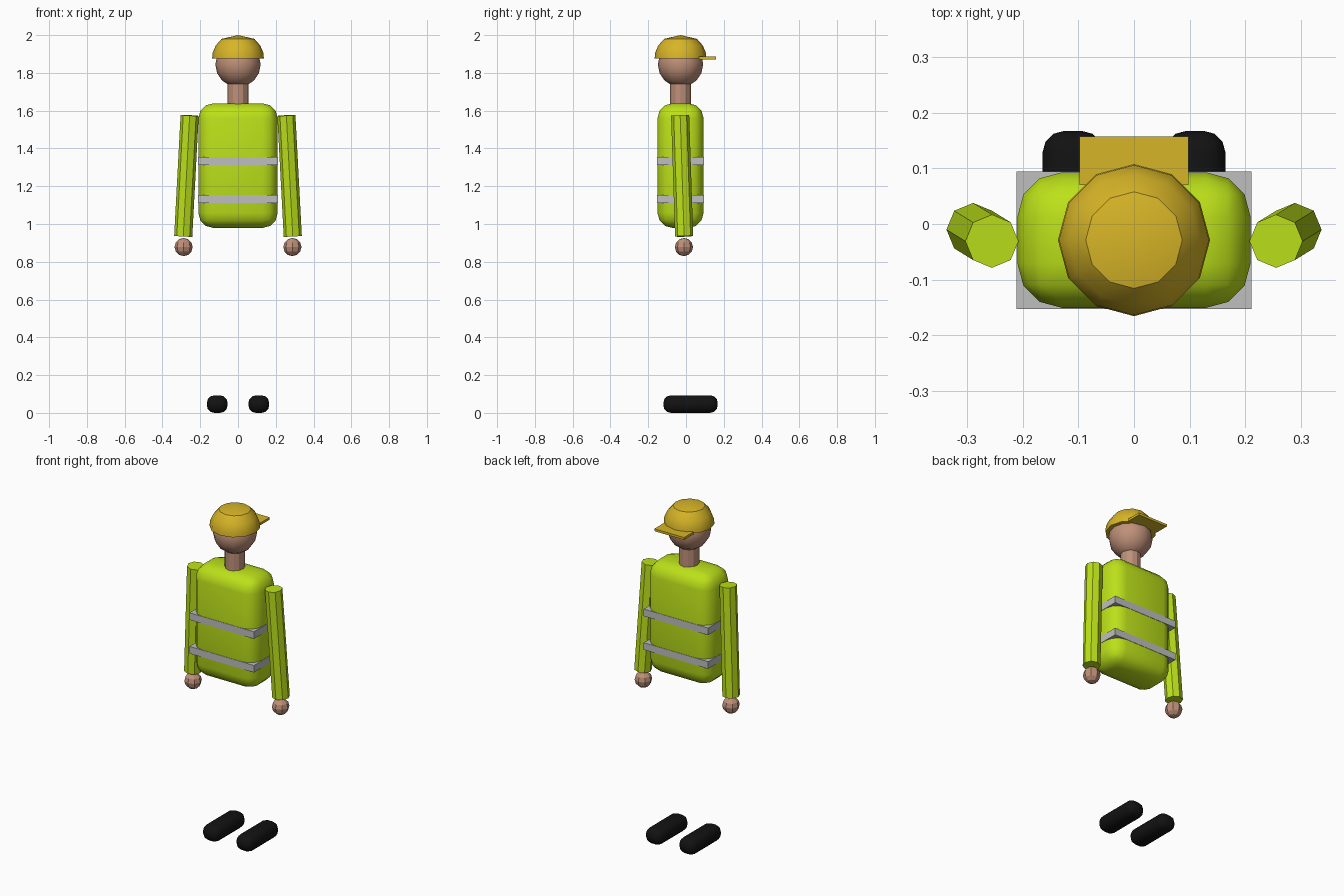
import bpy
import bmesh
import math
from mathutils import Matrix, Vector

if "Cube" in bpy.data.objects:
    bpy.data.objects.remove(bpy.data.objects["Cube"], do_unlink=True)


def material(name, colour):
    mat = bpy.data.materials.new(name)
    mat.use_nodes = True
    mat.diffuse_color = (*colour, 1)
    bsdf = mat.node_tree.nodes["Principled BSDF"]
    bsdf.inputs["Base Color"].default_value = (*colour, 1)
    bsdf.inputs["Roughness"].default_value = 0.8
    return mat


lime = material("lime fabric", (0.5, 0.75, 0.01))
grey = material("grey tape", (0.52, 0.52, 0.52))
skin = material("skin", (0.52, 0.28, 0.19))
gold = material("yellow cap", (0.68, 0.46, 0.02))
black = material("black shoe", (0.006, 0.006, 0.006))


def finish(name, bm, mat, smooth=None):
    bmesh.ops.recalc_face_normals(bm, faces=bm.faces[:])
    mesh = bpy.data.meshes.new(name)
    bm.to_mesh(mesh)
    bm.free()
    mesh.materials.append(mat)
    obj = bpy.data.objects.new(name, mesh)
    bpy.context.collection.objects.link(obj)
    if smooth:
        bpy.ops.object.select_all(action="DESELECT")
        obj.select_set(True)
        bpy.context.view_layer.objects.active = obj
        bpy.ops.object.shade_smooth_by_angle(angle=math.radians(smooth))
    return obj


def box(name, centre, size, mat, bevel=0):
    bm = bmesh.new()
    bmesh.ops.create_cube(bm, size=1)
    bmesh.ops.scale(bm, vec=size, verts=bm.verts[:])
    bmesh.ops.translate(bm, vec=centre, verts=bm.verts[:])
    if bevel:
        bmesh.ops.bevel(bm, geom=bm.edges[:], offset=bevel, segments=3,
                        profile=0.5, affect="EDGES")
    return finish(name, bm, mat, 40 if bevel else None)


def tube(name, start, end, radius, sides, mat):
    start, end = Vector(start), Vector(end)
    axis = end - start
    turn = Vector((0, 0, 1)).rotation_difference(axis).to_matrix().to_4x4()
    bm = bmesh.new()
    bmesh.ops.create_cone(bm, cap_ends=True, segments=sides, radius1=radius,
                          radius2=radius, depth=axis.length,
                          matrix=Matrix.Translation((start + end) / 2) @ turn)
    return finish(name, bm, mat)


def ball(name, centre, radius, sides, rings, mat, smooth=None):
    bm = bmesh.new()
    bmesh.ops.create_uvsphere(bm, u_segments=sides, v_segments=rings,
                              radius=radius, matrix=Matrix.Translation(centre))
    return finish(name, bm, mat, smooth)


# Torso and reflective bands
MID = -0.029
box("torso", (0, MID, 1.309), (0.42, 0.244, 0.66), lime, 0.08)
for name, z in (("upper_band", 1.333), ("lower_band", 1.133)):
    box(name, (0, MID, z), (0.424, 0.248, 0.042), grey)

# Neck and head
tube("neck", (0, MID, 1.6), (0, MID, 1.76), 0.055, 12, skin)
ball("head", (0, MID, 1.845), 0.12, 12, 8, skin, 40)

# Cap crown, turned from a profile, and its rear-facing brim
bm = bmesh.new()
profile = [(0, 1.875), (0.137, 1.875), (0.135, 1.905), (0.118, 1.945),
           (0.087, 1.98), (0, 2.0)]
points = [bm.verts.new((0, r, z)) for r, z in profile]
edges = [bm.edges.new(pair) for pair in zip(points, points[1:])]
bmesh.ops.spin(bm, geom=points + edges, cent=(0, 0, 0), axis=(0, 0, 1),
               angle=math.tau, steps=12, use_merge=True)
bmesh.ops.remove_doubles(bm, verts=bm.verts[:], dist=0.0001)
bmesh.ops.translate(bm, vec=(0, MID, 0), verts=bm.verts[:])
finish("cap_crown", bm, gold, 32)
box("cap_brim", (0, 0.114, 1.879), (0.196, 0.088, 0.014), gold)

# Arms, hands and shoes on both sides
for side, s in (("left", 1), ("right", -1)):
    tube(side + "_arm", (s * 0.29, -0.01, 0.935), (s * 0.256, -0.031, 1.575),
         0.048, 8, lime)
    ball(side + "_hand", (s * 0.288, -0.011, 0.878), 0.048, 8, 6, skin)
    box(side + "_shoe", (s * 0.11, 0.024, 0.0465), (0.11, 0.288, 0.093),
        black, 0.04)
